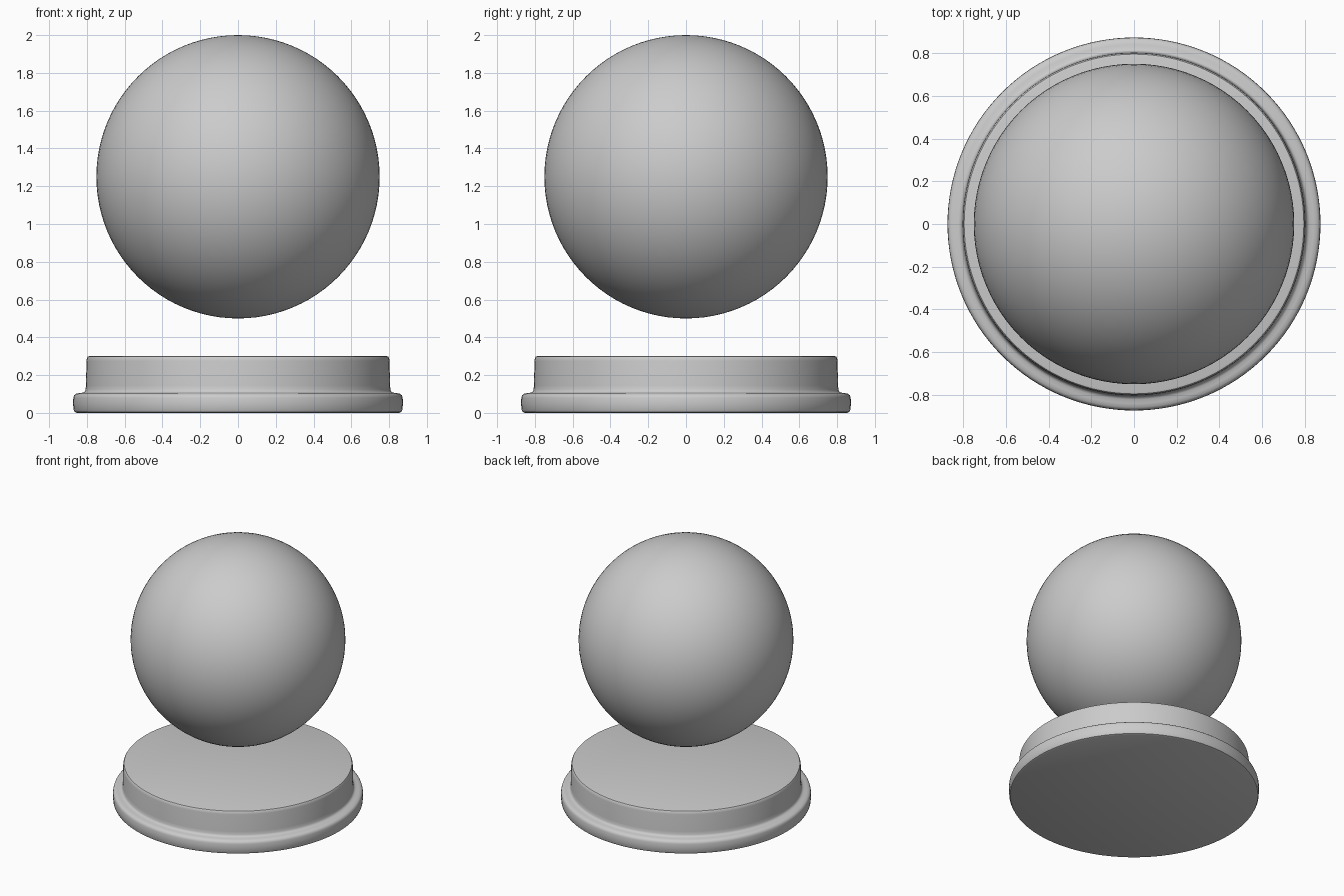
import bpy, bmesh, math

if "Cube" in bpy.data.objects:
    bpy.data.objects.remove(bpy.data.objects["Cube"])


def lathe(name, profile, steps=128):
    """Spin an (r, z) profile around the z axis."""
    bm = bmesh.new()
    verts = [bm.verts.new((r, 0, z)) for r, z in profile]
    edges = [bm.edges.new(pair) for pair in zip(verts, verts[1:])]
    bmesh.ops.spin(bm, geom=verts + edges, cent=(0, 0, 0), axis=(0, 0, 1),
                   angle=math.tau, steps=steps)
    bmesh.ops.remove_doubles(bm, verts=bm.verts, dist=1e-5)
    bmesh.ops.recalc_face_normals(bm, faces=bm.faces)
    mesh = bpy.data.meshes.new(name)
    bm.to_mesh(mesh)
    bm.free()
    obj = bpy.data.objects.new(name, mesh)
    bpy.context.collection.objects.link(obj)
    return obj


def smooth(obj):
    bpy.ops.object.select_all(action='DESELECT')
    obj.select_set(True)
    bpy.context.view_layer.objects.active = obj
    bpy.ops.object.shade_smooth_by_angle(angle=math.radians(40))


# Stepped round base with rounded foot and softened rim
base = lathe("base", [
    (0, 0), (0.853, 0), (0.865, 0.005), (0.871, 0.018), (0.873, 0.05),
    (0.872, 0.08), (0.868, 0.093), (0.858, 0.101), (0.84, 0.105),
    (0.822, 0.107), (0.812, 0.112), (0.807, 0.122), (0.805, 0.145),
    (0.802, 0.275), (0.800, 0.290), (0.795, 0.298), (0.785, 0.301),
    (0, 0.301)])
smooth(base)

# Floating ball
bpy.ops.mesh.primitive_uv_sphere_add(segments=96, ring_count=48, radius=0.75,
                                     location=(0, 0, 1.25))
ball = bpy.context.object
ball.name = "ball"
smooth(ball)
